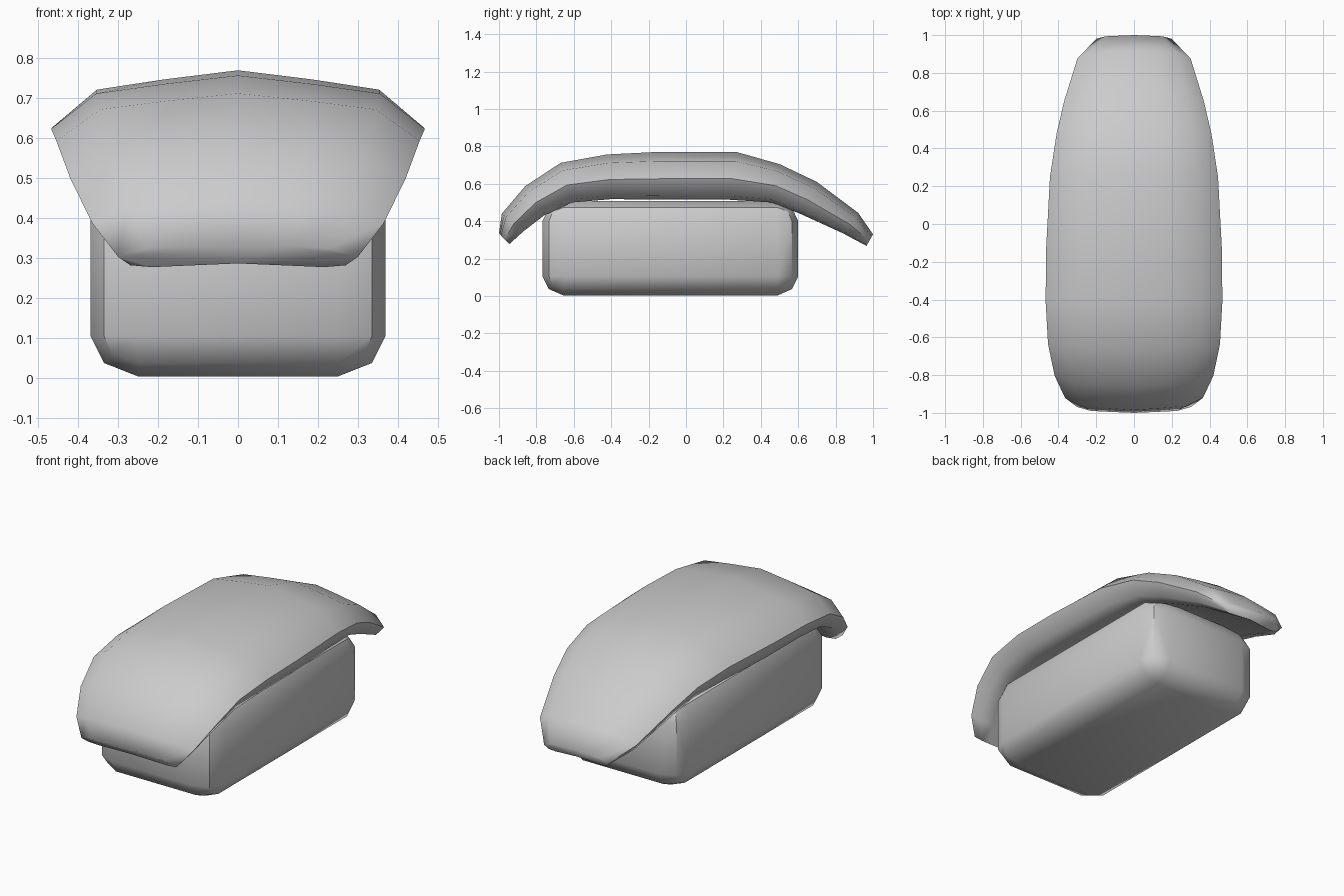
import bpy, bmesh, math
from mathutils import Vector

if "Cube" in bpy.data.objects:
    bpy.data.objects.remove(bpy.data.objects["Cube"])


def finish(name, bm, angle):
    bmesh.ops.recalc_face_normals(bm, faces=bm.faces)
    mesh = bpy.data.meshes.new(name)
    bm.to_mesh(mesh)
    bm.free()
    ob = bpy.data.objects.new(name, mesh)
    bpy.context.collection.objects.link(ob)
    bpy.ops.object.select_all(action='DESELECT')
    ob.select_set(True)
    bpy.context.view_layer.objects.active = ob
    bpy.ops.object.shade_smooth_by_angle(angle=math.radians(angle))
    return ob


# Rice block: 3x3 grid per side, with edges and corners pulled inward
axes = [(-.37, -.25, .25, .37), (-.767, -.655, .49, .6), (.003, .105, .40, .507)]
pull = {1: 0, 2: .034, 3: .055}
bm = bmesh.new()
verts = {}


def grid_vert(key):
    if key not in verts:
        ends = sum(i in (0, 3) for i in key)
        co = [a[i] + (pull[ends] if i == 0 else -pull[ends] if i == 3 else 0)
              for a, i in zip(axes, key)]
        verts[key] = bm.verts.new(co)
    return verts[key]


for axis in range(3):
    for end in (0, 3):
        for i in range(3):
            for j in range(3):
                quad = []
                for u, v in ((i, j), (i + 1, j), (i + 1, j + 1), (i, j + 1)):
                    key = [u, v]
                    key.insert(axis, end)
                    quad.append(grid_vert(tuple(key)))
                bm.faces.new(quad)
finish("rice_block", bm, 35)

# Topping slice: stations of top (y, z), bottom (y, z), half width
stations = [
    (-1.0, .335, -.945, .277, .30), (-.985, .44, -.87, .345, .365),
    (-.86, .587, -.76, .43, .42), (-.67, .712, -.61, .50, .455),
    (-.42, .757, -.40, .518, .468), (-.16, .77, -.10, .515, .465),
    (.27, .77, .23, .515, .445), (.50, .705, .46, .50, .41),
    (.70, .61, .61, .44, .37), (.92, .445, .84, .335, .30),
    (1.0, .33, .965, .268, .20)]
# Half section: (share of width, share of height)
half = [(0, 1), (.40, .91), (.76, .81), (1, .44), (.9, .08), (.72, 0), (0, .16)]
section = half + [(-x, f) for x, f in half[-2:0:-1]]

bm = bmesh.new()
rings = []
for ty, tz, by, bz, w in stations:
    top, low = Vector((0, ty, tz)), Vector((0, by, bz))
    rings.append([bm.verts.new(low.lerp(top, f) + Vector((x * w, 0, 0)))
                  for x, f in section])
n = len(section)
for a, b in zip(rings, rings[1:]):
    for i in range(n):
        bm.faces.new((a[i], a[(i + 1) % n], b[(i + 1) % n], b[i]))
for ring in (rings[0], rings[-1]):
    bm.faces.new(ring)
finish("topping_slice", bm, 75)
